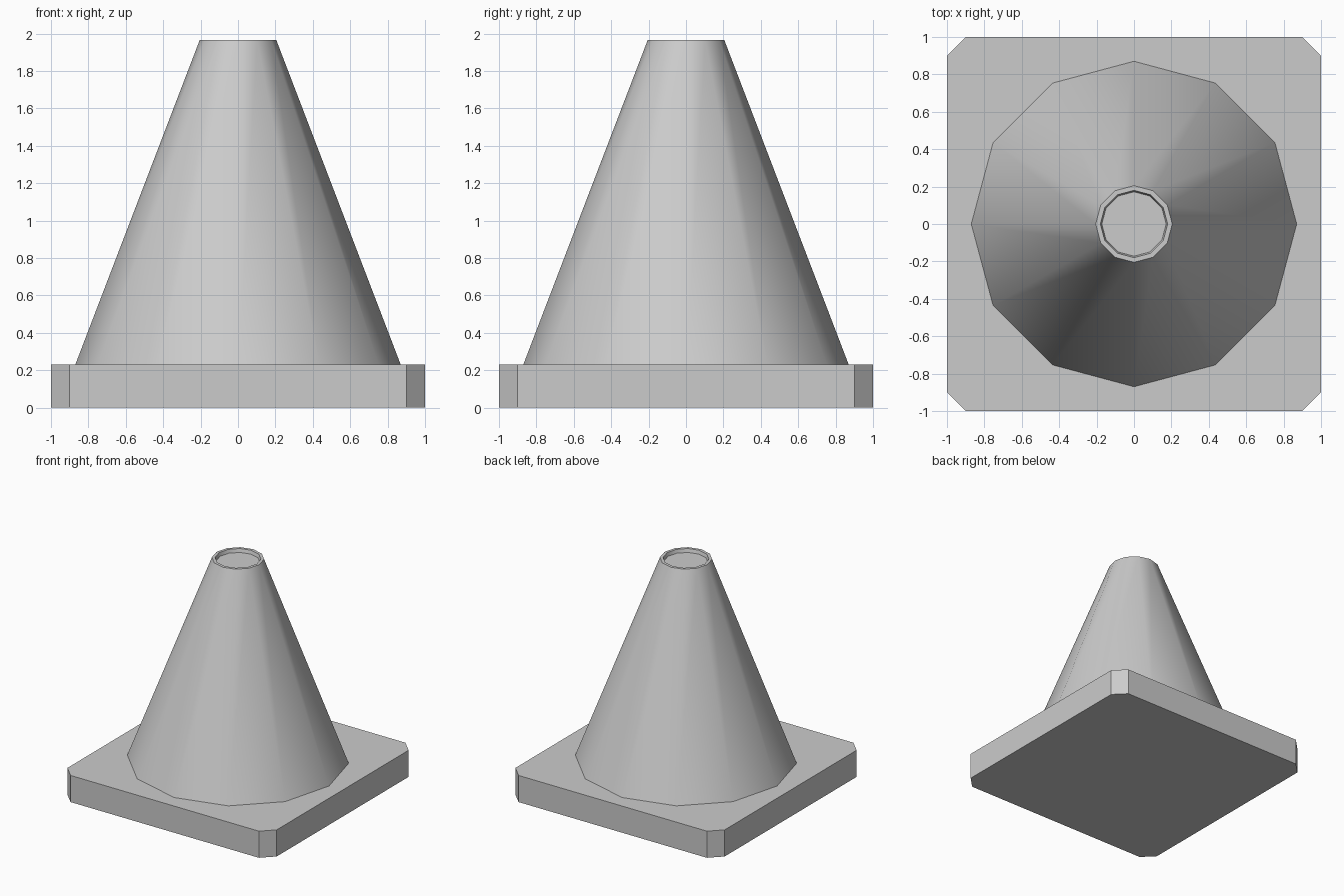
import bpy, bmesh
from math import cos, sin, pi, radians

if "Cube" in bpy.data.objects:
    bpy.data.objects.remove(bpy.data.objects["Cube"])

SIDES = 12
BASE_TOP = 0.23


def new_object(name, bm):
    bmesh.ops.recalc_face_normals(bm, faces=bm.faces[:])
    mesh = bpy.data.meshes.new(name)
    bm.to_mesh(mesh)
    bm.free()
    obj = bpy.data.objects.new(name, mesh)
    bpy.context.collection.objects.link(obj)
    return obj


# Square base plate with clipped corners
bm = bmesh.new()
a, b = 1.0, 0.9
corners = [(a, -b), (a, b), (b, a), (-b, a), (-a, b), (-a, -b), (-b, -a), (b, -a)]
bottom = bm.faces.new([bm.verts.new((x, y, 0)) for x, y in corners])
extruded = bmesh.ops.extrude_face_region(bm, geom=[bottom], use_keep_orig=True)
top_verts = [v for v in extruded["geom"] if isinstance(v, bmesh.types.BMVert)]
bmesh.ops.translate(bm, verts=top_verts, vec=(0, 0, BASE_TOP))
new_object("base_plate", bm)

# Tapered body with a rim and a shallow recess: (radius, height) profile
profile = [(0.87, BASE_TOP), (0.205, 1.965), (0.18, 1.965), (0.172, 1.935)]
bm = bmesh.new()
rings = [[bm.verts.new((r * cos(2 * pi * i / SIDES), r * sin(2 * pi * i / SIDES), z))
          for i in range(SIDES)] for r, z in profile]
for lower, upper in zip(rings, rings[1:]):
    for i in range(SIDES):
        j = (i + 1) % SIDES
        bm.faces.new((lower[i], lower[j], upper[j], upper[i]))
bm.faces.new(rings[0][::-1])
bm.faces.new(rings[-1])
body = new_object("cone_body", bm)

# Smooth sides, sharp rim
bpy.context.view_layer.objects.active = body
body.select_set(True)
bpy.ops.object.shade_smooth_by_angle(angle=radians(35))
